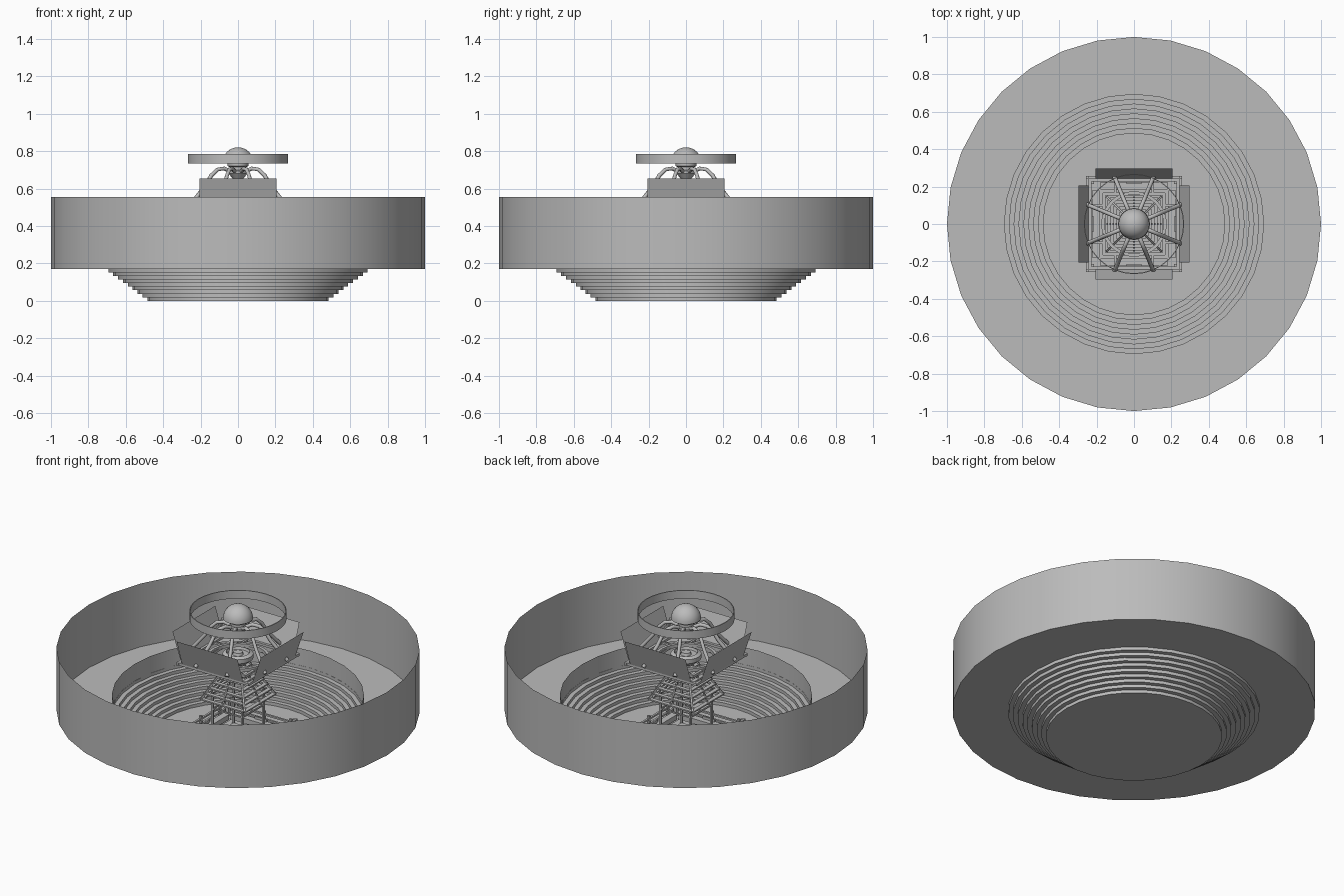
import bpy, bmesh, math
from mathutils import Vector, Matrix

cube = bpy.data.objects.get("Cube")
if cube:
    bpy.data.objects.remove(cube)

grey = bpy.data.materials.new("stone_grey")
grey.use_nodes = True
grey.diffuse_color = (0.5, 0.5, 0.5, 1)
grey.node_tree.nodes["Principled BSDF"].inputs["Base Color"].default_value = (0.5, 0.5, 0.5, 1)


def finish(name, bm, smooth=False):
    bmesh.ops.recalc_face_normals(bm, faces=bm.faces)
    mesh = bpy.data.meshes.new(name)
    bm.to_mesh(mesh)
    bm.free()
    ob = bpy.data.objects.new(name, mesh)
    bpy.context.collection.objects.link(ob)
    mesh.materials.append(grey)
    if smooth:
        bpy.ops.object.select_all(action='DESELECT')
        ob.select_set(True)
        bpy.context.view_layer.objects.active = ob
        bpy.ops.object.shade_smooth_by_angle(angle=math.radians(35))
    return ob


def lathe(name, profile, segments=32):
    """Spin (radius, z) points around the z axis."""
    bm = bmesh.new()
    verts = [bm.verts.new((r, 0, z)) for r, z in profile]
    edges = [bm.edges.new(pair) for pair in zip(verts, verts[1:])]
    bmesh.ops.spin(bm, geom=verts + edges, cent=(0, 0, 0), axis=(0, 0, 1),
                   angle=math.tau, steps=segments, use_duplicate=False)
    bmesh.ops.remove_doubles(bm, verts=bm.verts, dist=1e-4)
    return finish(name, bm, True)


def add_box(bm, center, size):
    bmesh.ops.create_cube(bm, size=1, matrix=Matrix.Translation(center) @ Matrix.Diagonal((*size, 1)))


def add_bar(bm, a, b, width):
    a, b = Vector(a), Vector(b)
    turn = (b - a).to_track_quat('Z', 'Y').to_matrix().to_4x4()
    bmesh.ops.create_cube(bm, size=1, matrix=Matrix.Translation((a + b) / 2) @ turn
                          @ Matrix.Diagonal((width, width, (b - a).length, 1)))


def four_times(bm):
    """Repeat everything in bm at quarter turns."""
    source = bm.verts[:] + bm.edges[:] + bm.faces[:]
    for k in range(1, 4):
        new = bmesh.ops.duplicate(bm, geom=source)["geom"]
        bmesh.ops.rotate(bm, verts=[v for v in new if isinstance(v, bmesh.types.BMVert)],
                         cent=(0, 0, 0), matrix=Matrix.Rotation(k * math.pi / 2, 3, 'Z'))


# Arena bowl: floor, nine stepped tiers, ledge and outer wall in one sheet
profile = [(0, 0)]
for k in range(9):
    r = 0.485 + 0.026 * k
    profile += [(r, 0.019 * k), (r, 0.019 * (k + 1))]
profile += [(1, 0.171), (1, 0.555)]
lathe("arena_bowl", profile)
lathe("tier_rail", [(0.694, 0.171), (0.694, 0.275)])

# Central stage and its barrier
bm = bmesh.new()
add_box(bm, (0, 0, 0.015), (0.3, 0.3, 0.025))
add_box(bm, (0, 0, 0.033), (0.2, 0.2, 0.012))
finish("stage", bm)

bm = bmesh.new()
for z in (0.03, 0.06):
    add_box(bm, (0, -0.25, z), (0.5, 0.012, 0.01))
add_box(bm, (0, -0.205, 0.02), (0.36, 0.04, 0.03))
add_box(bm, (0, -0.22, 0.04), (0.08, 0.01, 0.02))
for x in (-0.25, -0.18, 0, 0.18):
    add_box(bm, (x, -0.25, 0.04), (0.014, 0.014, 0.08))
add_box(bm, (0.225, -0.225, 0.05), (0.02, 0.02, 0.1))
four_times(bm)
finish("stage_barrier", bm)

# Open tiered canopy on four legs
bm = bmesh.new()
for k in range(7):
    w, z = 0.145 - 0.016 * k, 0.265 + 0.032 * k
    add_box(bm, (0, -w, z), (2 * w, 0.024, 0.008))
add_bar(bm, (0.145, -0.145, 0.265), (0.045, -0.045, 0.465), 0.01)
add_bar(bm, (0, -0.145, 0.265), (0, -0.045, 0.465), 0.008)
add_bar(bm, (0.1, -0.1, 0), (0.1, -0.1, 0.3), 0.012)
add_bar(bm, (-0.1, -0.1, 0.2), (0.1, -0.1, 0.2), 0.008)
four_times(bm)
finish("canopy_frame", bm)

# Four leaning screens
bm = bmesh.new()
corners = [(-0.205, -0.238, 0.482), (0.205, -0.238, 0.482),
           (0.205, -0.297, 0.655), (-0.205, -0.297, 0.655)]
face = bm.faces.new([bm.verts.new(c) for c in corners])
bmesh.ops.solidify(bm, geom=[face], thickness=0.005)
four_times(bm)
finish("screens", bm)

# Square carrier under the screens
bm = bmesh.new()
add_box(bm, (0, -0.235, 0.49), (0.49, 0.015, 0.015))
add_box(bm, (0, -0.16, 0.49), (0.33, 0.015, 0.015))
for x in (-0.1, 0.1):
    add_box(bm, (x, -0.2, 0.49), (0.012, 0.08, 0.012))
four_times(bm)
finish("screen_carrier", bm)
lathe("carrier_hoop", [(0.175, 0.49), (0.175, 0.51), (0.157, 0.51), (0.157, 0.49), (0.175, 0.49)])
lathe("center_disc", [(0, 0.47), (0.05, 0.47), (0.085, 0.5), (0.085, 0.525), (0.065, 0.535),
                      (0.06, 0.52), (0.03, 0.52), (0.025, 0.535), (0, 0.535)])

# Eight curved arms
curve = bpy.data.curves.new("arms", 'CURVE')
curve.dimensions = '3D'
curve.bevel_depth = 0.011
curve.bevel_resolution = 1
curve.use_fill_caps = True
arm = [(0.04, 0.69), (0.08, 0.708), (0.12, 0.702), (0.155, 0.67), (0.185, 0.62), (0.235, 0.56), (0.28, 0.51)]
for k in range(8):
    a = math.pi / 8 + k * math.pi / 4
    spline = curve.splines.new('POLY')
    spline.points.add(len(arm) - 1)
    for point, (r, z) in zip(spline.points, arm):
        point.co = (r * math.cos(a), r * math.sin(a), z, 1)
arms = bpy.data.objects.new("arms", curve)
bpy.context.collection.objects.link(arms)
curve.materials.append(grey)

# Hub, dome and top hoop
lathe("hub", [(0, 0.655), (0.03, 0.655), (0.05, 0.68), (0.05, 0.695), (0.042, 0.7),
              (0.042, 0.715), (0.055, 0.72), (0.055, 0.735), (0, 0.735)])
dome = [(0.083 * math.cos(i * math.pi / 16), 0.738 + 0.083 * math.sin(i * math.pi / 16)) for i in range(8)]
lathe("dome", [(0, 0.738)] + dome + [(0, 0.821)])
lathe("top_hoop", [(0.268, 0.735), (0.268, 0.785), (0.263, 0.785), (0.263, 0.735), (0.268, 0.735)])
